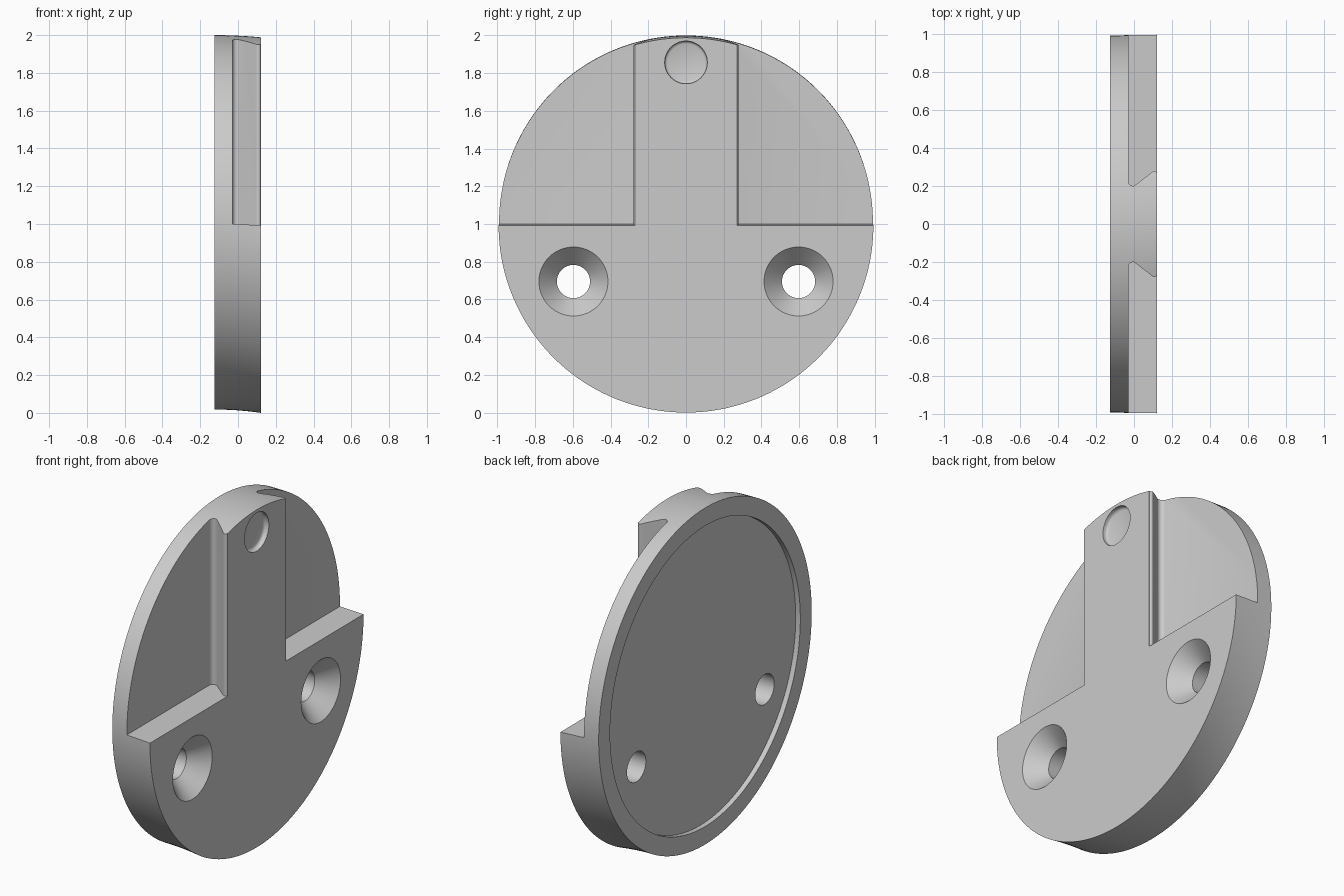
import bpy, bmesh, math

if "Cube" in bpy.data.objects:
    bpy.data.objects.remove(bpy.data.objects["Cube"])

# One plain grey material
grey = bpy.data.materials.new("plain grey")
grey.diffuse_color = (0.6, 0.6, 0.6, 1)
grey.use_nodes = True
grey.node_tree.nodes["Principled BSDF"].inputs["Base Color"].default_value = grey.diffuse_color


def make_object(name, bm):
    bmesh.ops.recalc_face_normals(bm, faces=bm.faces)
    mesh = bpy.data.meshes.new(name)
    bm.to_mesh(mesh)
    bm.free()
    obj = bpy.data.objects.new(name, mesh)
    bpy.context.collection.objects.link(obj)
    mesh.materials.append(grey)
    return obj


def turned(name, rings, y=0.0, sides=64):
    """Closed round solid along x; each ring is (x, radius, centre z)."""
    bm = bmesh.new()
    loops = []
    for x, r, cz in rings:
        loops.append([bm.verts.new((x, y + r * math.cos(2 * math.pi * i / sides),
                                    cz + r * math.sin(2 * math.pi * i / sides)))
                      for i in range(sides)])
    for a, b in zip(loops, loops[1:]):
        for i in range(sides):
            j = (i + 1) % sides
            bm.faces.new((a[i], a[j], b[j], b[i]))
    bm.faces.new(loops[0])
    bm.faces.new(loops[-1])
    return make_object(name, bm)


def dovetail_cutter(name, side):
    """Upper corner cut: undercut profile in plan, with a slightly sloped base."""
    profile = [(-0.03, 0.222), (-0.026, 0.211), (-0.018, 0.203), (-0.008, 0.2),
               (0.001, 0.201), (0.009, 0.206), (0.096, 0.274), (0.102, 0.278),
               (0.108, 0.279), (0.114, 0.277), (0.12, 0.271), (0.2, 0.271),
               (0.2, 1.2), (-0.03, 1.2)]
    bm = bmesh.new()
    low = [bm.verts.new((x, side * y, 1.0 - 0.045 * (x + 0.03))) for x, y in profile]
    high = [bm.verts.new((x, side * y, 2.2)) for x, y in profile]
    n = len(profile)
    for i in range(n):
        j = (i + 1) % n
        bm.faces.new((low[i], low[j], high[j], high[i]))
    bm.faces.new(low)
    bm.faces.new(high)
    return make_object(name, bm)


# Round body, its centre drifting slightly downward toward the front face
stations = []
for k in range(7):
    t = k / 6
    stations.append((-0.125 + 0.247 * t, 0.991 + 0.003 * t * t, 1.009 - 0.015 * t * t))
body = turned("disc_plate", stations, sides=192)

# Cutters: corners, countersunk holes, dimple and back recess
cutters = []
for side, label in ((1, "left"), (-1, "right")):
    cutters.append(dovetail_cutter("corner_cutter_" + label, side))
    cutters.append(turned("screw_hole_cutter_" + label,
                          [(-0.3, 0.088, 0.695), (0.02, 0.088, 0.695),
                           (0.122, 0.183, 0.695), (0.2, 0.183, 0.695)], y=side * 0.597))
cutters.append(turned("dimple_cutter",
                      [(0.2, 0.113, 1.857), (0.106, 0.113, 1.857), (0.1, 0.111, 1.857),
                       (0.095, 0.106, 1.857), (0.092, 0.098, 1.857)]))
cutters.append(turned("back_recess_cutter",
                      [(-0.3, 0.885, 1.009), (-0.095, 0.885, 1.009)], sides=192))

for cutter in cutters:
    cutter.hide_render = True
    mod = body.modifiers.new(cutter.name, 'BOOLEAN')
    mod.operation = 'DIFFERENCE'
    mod.solver = 'EXACT'
    mod.object = cutter

bpy.ops.object.select_all(action='DESELECT')
body.select_set(True)
bpy.context.view_layer.objects.active = body
for cutter in cutters:
    bpy.ops.object.modifier_apply(modifier=cutter.name)
for cutter in cutters:
    bpy.data.objects.remove(cutter, do_unlink=True)

bpy.ops.object.shade_smooth_by_angle(angle=math.radians(30))
